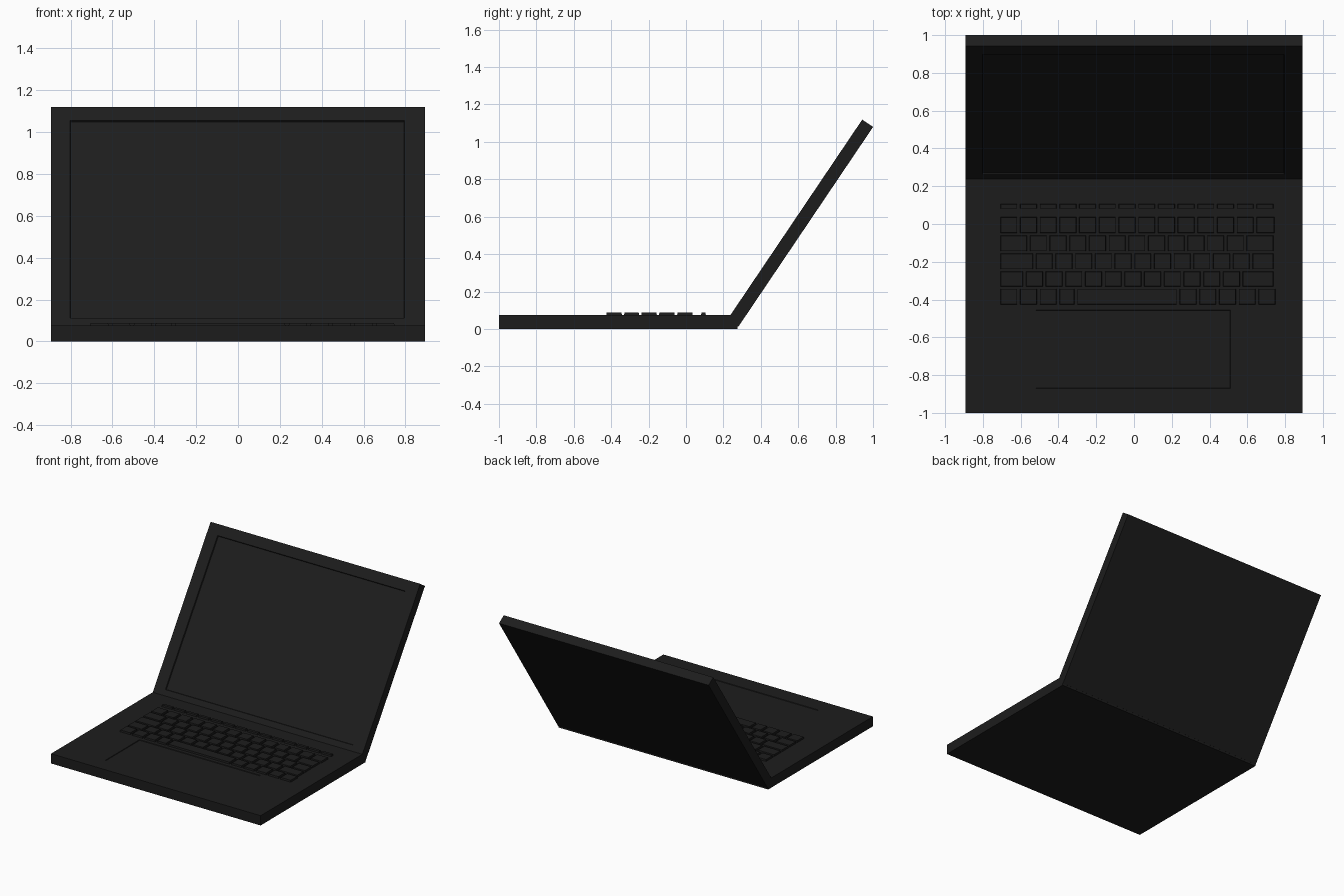
import bpy, bmesh, math

if "Cube" in bpy.data.objects:
    bpy.data.objects.remove(bpy.data.objects["Cube"])

black = bpy.data.materials.new("black_plastic")
black.diffuse_color = (0.012, 0.012, 0.012, 1)
black.use_nodes = True
black.node_tree.nodes["Principled BSDF"].inputs["Base Color"].default_value = black.diffuse_color


def finish(bm, name):
    bmesh.ops.recalc_face_normals(bm, faces=bm.faces)
    mesh = bpy.data.meshes.new(name)
    bm.to_mesh(mesh)
    bm.free()
    ob = bpy.data.objects.new(name, mesh)
    bpy.context.collection.objects.link(ob)
    mesh.materials.append(black)
    return ob


def add_box(bm, x0, x1, y0, y1, z0, z1, taper=0.0):
    verts = bmesh.ops.create_cube(bm, size=1)["verts"]
    for v in verts:
        t = taper if v.co.z > 0 else 0
        v.co.x = x1 - t if v.co.x > 0 else x0 + t
        v.co.y = y1 - t if v.co.y > 0 else y0 + t
        v.co.z = z1 if v.co.z > 0 else z0


def slab(name, box, recess, depth, slope):
    """Box whose top face holds a shallow rectangular recess."""
    bm = bmesh.new()
    add_box(bm, *box)
    bm.normal_update()
    top = max(bm.faces, key=lambda f: f.normal.z)
    cx, cy = (recess[0] + recess[1]) / 2, (recess[2] + recess[3]) / 2
    for inset, drop in ((0, 0), (slope, depth)):
        bmesh.ops.inset_individual(bm, faces=[top], thickness=0.01)
        for v in top.verts:
            right, back = v.co.x > cx, v.co.y > cy
            v.co.x = recess[1] - inset if right else recess[0] + inset
            v.co.y = recess[3] - inset if back else recess[2] + inset
            v.co.z = box[5] - drop
    return finish(bm, name)


# Base with trackpad recess
W = 0.893
slab("base", (-W, W, -1.0, 0.275, 0, 0.075), (-0.52, 0.51, -0.87, -0.455), 0.004, 0.002)

# Tilted lid with recessed screen
lid = slab("screen_lid", (-W, W, 0, 1.288, 0, 0.07), (-0.803, 0.795, 0.072, 1.21), 0.008, 0.003)
lid.location = (0, 0.28, 0.012)
lid.rotation_euler.x = math.radians(56)

# Keyboard: each row is (front y, back y, key widths in key pitches)
PITCH, LEFT, GAP = 0.1043, -0.715, 0.014
rows = [
    (0.08, 0.107, [1] * 14),
    (-0.048, 0.037, [1] * 13 + [1.05]),
    (-0.145, -0.060, [1.5] + [1] * 11 + [1.5]),
    (-0.240, -0.155, [1.8] + [1] * 11 + [1.2]),
    (-0.332, -0.250, [1.3] + [1] * 11 + [1.7]),
    (-0.427, -0.342, [1, 1, 1, 0.9, 5.2, 1, 1, 1, 1, 1]),
]
bm = bmesh.new()
for y0, y1, widths in rows:
    x = LEFT
    for w in widths:
        add_box(bm, x + GAP / 2, x + w * PITCH - GAP / 2, y0, y1, 0.07, 0.088, 0.003)
        x += w * PITCH
finish(bm, "keyboard_keys")
